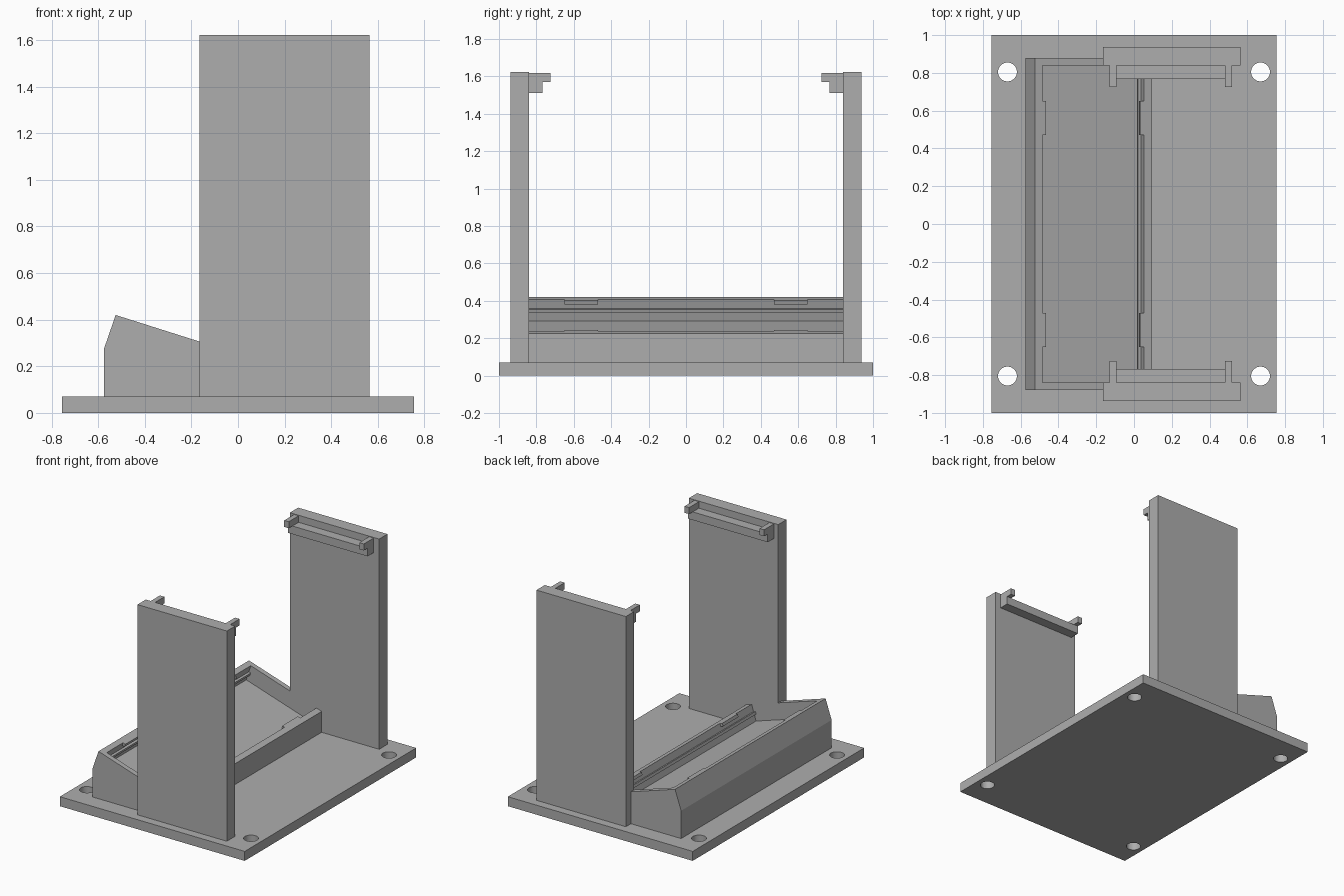
import bpy
import bmesh
from math import hypot

cube = bpy.data.objects.get("Cube")
if cube:
    bpy.data.objects.remove(cube, do_unlink=True)

grey = bpy.data.materials.new("plain_grey")
grey.use_nodes = True
colour = (0.42, 0.42, 0.42, 1)
grey.diffuse_color = colour
grey.node_tree.nodes["Principled BSDF"].inputs["Base Color"].default_value = colour


def finish(bm, name):
    bmesh.ops.recalc_face_normals(bm, faces=bm.faces)
    mesh = bpy.data.meshes.new(name)
    bm.to_mesh(mesh)
    bm.free()
    mesh.materials.append(grey)
    obj = bpy.data.objects.new(name, mesh)
    bpy.context.collection.objects.link(obj)
    return obj


def extrude(name, profile, y0, y1):
    """Extrude an x-z outline along y."""
    bm = bmesh.new()
    face = bm.faces.new([bm.verts.new((x, y0, z)) for x, z in profile])
    new = bmesh.ops.extrude_face_region(bm, geom=[face])["geom"]
    verts = [v for v in new if isinstance(v, bmesh.types.BMVert)]
    bmesh.ops.translate(bm, verts=verts, vec=(0, y1 - y0, 0))
    return finish(bm, name)


def box(name, x0, x1, y0, y1, z0, z1):
    return extrude(name, [(x0, z0), (x1, z0), (x1, z1), (x0, z1)], y0, y1)


# Base plate with four screw holes
BASE = 0.07
base = box("base_plate", -0.755, 0.755, -1, 1, 0, BASE)
bm = bmesh.new()
for x in (-0.67, 0.67):
    for y in (-0.805, 0.805):
        made = bmesh.ops.create_cone(bm, cap_ends=True, segments=40,
                                     radius1=0.05, radius2=0.05, depth=0.4)
        bmesh.ops.translate(bm, verts=made["verts"], vec=(x, y, 0))
cutter = finish(bm, "hole_cutter")
cutter.hide_render = True
mod = base.modifiers.new("holes", "BOOLEAN")
mod.operation = "DIFFERENCE"
mod.solver = "EXACT"
mod.object = cutter
bpy.context.view_layer.objects.active = base
bpy.ops.object.modifier_apply(modifier=mod.name)
bpy.data.objects.remove(cutter, do_unlink=True)

# Sloping cradle: points on the slope are given by distance along and depth below it
TOP = (-0.525, 0.42)
LOW = (0.095, 0.224)
length = hypot(LOW[0] - TOP[0], LOW[1] - TOP[1])
ux, uz = (LOW[0] - TOP[0]) / length, (LOW[1] - TOP[1]) / length


def slope(along, depth):
    return (TOP[0] + ux * along + uz * depth, TOP[1] + uz * along - ux * depth)


RIM = 0.043
FAR = length - 0.045
FLOOR = 0.12
RIB = 0.016
left_side = [(0, 0), (RIM, 0), (RIM, 0.052), (RIM + RIB, 0.052),
             (RIM + RIB, 0.072), (RIM, 0.072), (RIM, FLOOR)]
right_side = [(FAR, FLOOR), (FAR, 0.072), (FAR - RIB, 0.072),
              (FAR - RIB, 0.052), (FAR, 0.052), (FAR, 0), (length, 0)]
outer = [(0.095, BASE), (-0.575, BASE), (-0.575, 0.275)]
INNER = 0.84
extrude("cradle", outer + [slope(*p) for p in left_side + right_side], -INNER, INNER)

# Snap clips on both long rims
for side, a, b in (("upper", RIM, RIM + 0.02), ("lower", FAR - 0.02, FAR)):
    for end in (-1, 1):
        outline = [slope(a, 0), slope(b, 0), slope(b, 0.022), slope(a, 0.022)]
        extrude(side + "_clip", outline, end * 0.47, end * 0.65)

# Cradle end caps, walls and hanging brackets at both ends
WALL_X = -0.165
for end, label in ((-1, "front"), (1, "back")):
    cap = [(-0.575, BASE), (-0.575, 0.275), TOP, (WALL_X, 0.306), (WALL_X, BASE)]
    extrude(label + "_cradle_cap", cap, end * INNER, end * 0.878)
    box(label + "_wall", WALL_X, 0.565, end * INNER, end * 0.937, BASE, 1.622)
    box(label + "_rail", -0.13, 0.52, end * 0.768, end * INNER, 1.51, 1.57)
    for x in (-0.13, 0.483):
        box(label + "_peg", x, x + 0.037, end * 0.725, end * INNER, 1.57, 1.618)
